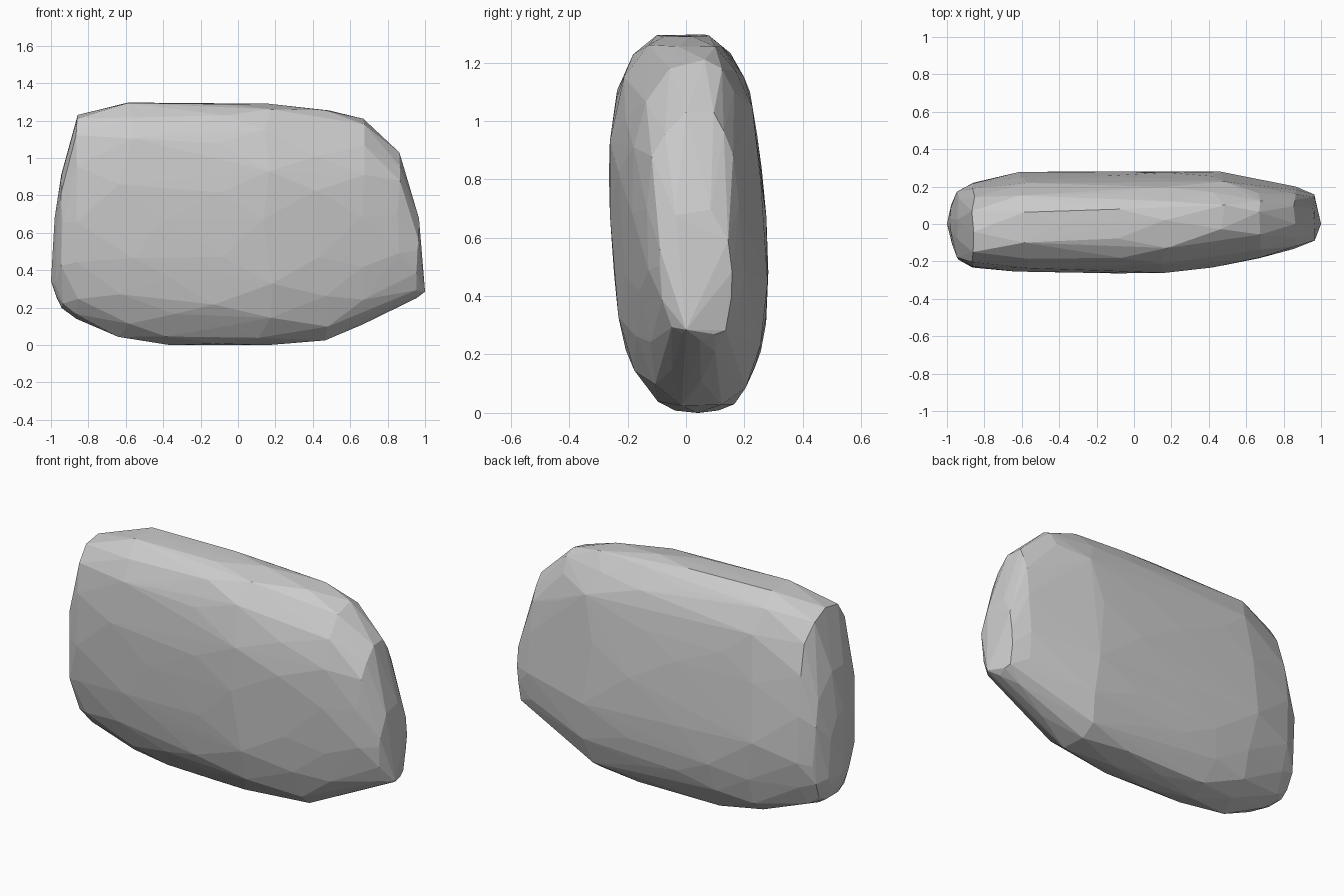
import bpy, bmesh, math, random

if "Cube" in bpy.data.objects:
    bpy.data.objects.remove(bpy.data.objects["Cube"])

random.seed(4)
N = 16          # points per cross-section
LEAN = 0.05     # slab leans slightly to the front with height

# Cross-sections along x:
# x, bottom z, top z, front y, back y, y of top ridge, front-top roundness
SECTIONS = [
    (-0.975, 0.25, 0.68, -0.12, 0.09, -0.03, 0.76),
    (-0.94, 0.19, 0.92, -0.19, 0.175, -0.02, 0.72),
    (-0.86, 0.14, 1.23, -0.23, 0.22, -0.01, 0.72),
    (-0.60, 0.04, 1.305, -0.25, 0.27, 0.02, 0.68),
    (-0.36, 0.00, 1.295, -0.255, 0.272, 0.03, 0.72),
    (-0.10, 0.00, 1.30, -0.258, 0.272, 0.04, 0.76),
    (0.15, 0.00, 1.29, -0.262, 0.272, 0.05, 0.80),
    (0.45, 0.015, 1.26, -0.225, 0.27, 0.08, 0.84),
    (0.67, 0.11, 1.21, -0.185, 0.225, 0.09, 0.84),
    (0.86, 0.205, 1.03, -0.135, 0.19, 0.08, 0.82),
    (0.96, 0.25, 0.70, -0.10, 0.15, 0.03, 0.80),
]


def spow(v, p):
    return math.copysign(abs(v) ** p, v)


def section_ring(bm, i, x, zb, zt, yf, yb, ridge, round_front):
    """One rounded cross-section, rotated half a step on every other ring."""
    for k in range(N):
        t = 2 * math.pi * (k + 0.5 * (i % 2)) / N
        c, s = math.cos(t), math.sin(t)
        p = round_front if c < 0 and s > 0 else 0.76
        c, s = spow(c, p), spow(s, p)
        mid = (yf + yb) / 2
        yc = mid + (ridge - mid) * max(0, s)
        y = yc + (c * (yb - yc) if c > 0 else c * (yc - yf))
        z = (zb + zt) / 2 + s * (zt - zb) / 2
        # chipped irregularity, mostly along the length
        jx = random.uniform(-0.04, 0.04) if abs(x) < 0.62 else random.uniform(-0.008, 0.008)
        y += random.uniform(-0.005, 0.005) - LEAN * (z - 0.65)
        z += random.uniform(-0.03, 0.03) * abs(math.cos(t))
        bm.verts.new((x + jx, y, max(0, z)))


# Rock body: points on the sections plus the two end tips, wrapped tightly
bm = bmesh.new()
for i, sec in enumerate(SECTIONS):
    section_ring(bm, i, *sec)
bm.verts.new((-1.0, 0.0, 0.34))
bm.verts.new((1.0, 0.0, 0.285))
hull = bmesh.ops.convex_hull(bm, input=bm.verts[:])
loose = [v for v in bm.verts if not v.link_faces]
bmesh.ops.delete(bm, geom=loose, context='VERTS')

bmesh.ops.recalc_face_normals(bm, faces=bm.faces[:])
mesh = bpy.data.meshes.new("rock_slab")
bm.to_mesh(mesh)
bm.free()
rock = bpy.data.objects.new("rock_slab", mesh)
bpy.context.collection.objects.link(rock)
